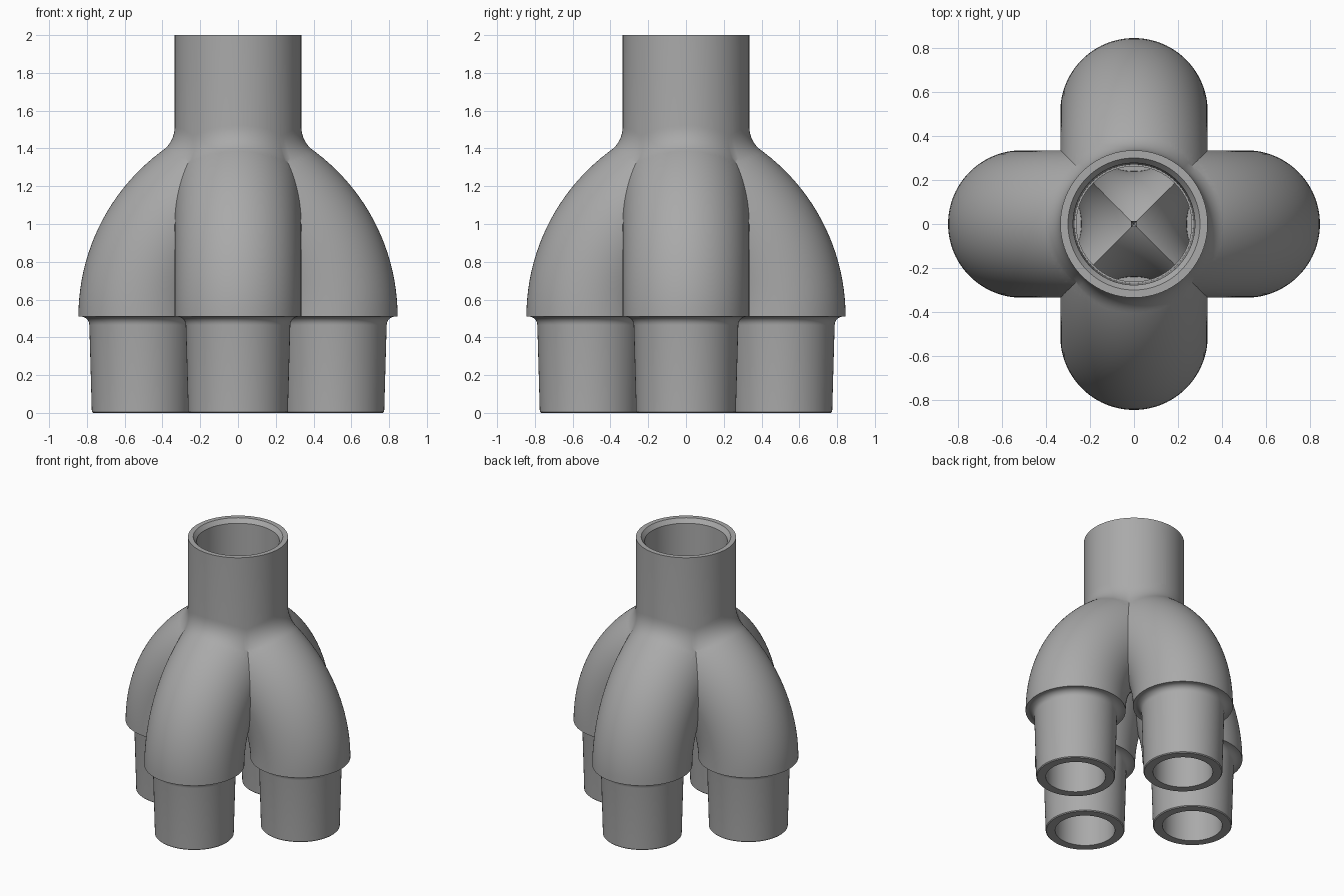
import bpy
import bmesh
from math import cos, sin, pi, sqrt
from mathutils import Matrix

if "Cube" in bpy.data.objects:
    bpy.data.objects.remove(bpy.data.objects["Cube"])

SEG = 96
LEG_X, LEG_Z = 0.51, 0.51      # centre of each leg where its bend starts
BEND = 0.755                   # radius of the bend's centre line
PIVOT = LEG_X - BEND           # x of the bend's centre
R_OUT, R_BORE = 0.335, 0.27

grey = bpy.data.materials.new("grey_plastic")
grey.use_nodes = True
COLOUR = (0.4, 0.4, 0.4, 1)
grey.diffuse_color = COLOUR
grey.node_tree.nodes["Principled BSDF"].inputs["Base Color"].default_value = COLOUR


def ring(cx, z, r, tilt=0):
    """Circle of points whose plane is tilted about the y axis."""
    pts = []
    for i in range(SEG):
        t = 2 * pi * i / SEG
        d = r * cos(t)
        pts.append((cx + d * cos(tilt), r * sin(t), z + d * sin(tilt)))
    return pts


def loft(name, rings, turn=0, closed=False):
    """Solid skinned through rings, capped unless the rings form a loop."""
    bm = bmesh.new()
    loops = [[bm.verts.new(p) for p in pts] for pts in rings]
    pairs = list(zip(loops, loops[1:]))
    if closed:
        pairs.append((loops[-1], loops[0]))
    else:
        bm.faces.new(loops[0])
        bm.faces.new(loops[-1])
    for a, b in pairs:
        for i in range(SEG):
            j = (i + 1) % SEG
            bm.faces.new((a[i], a[j], b[j], b[i]))
    bmesh.ops.recalc_face_normals(bm, faces=bm.faces)
    bm.transform(Matrix.Rotation(turn, 4, "Z"))
    mesh = bpy.data.meshes.new(name)
    bm.to_mesh(mesh)
    bm.free()
    mesh.materials.append(grey)
    obj = bpy.data.objects.new(name, mesh)
    bpy.context.collection.objects.link(obj)
    return obj


def bend(r, steps=28, end=1.235):
    """Rings of a pipe curving from a leg up to the middle."""
    return [ring(PIVOT + BEND * cos(a), LEG_Z + BEND * sin(a), r, a)
            for a in (end * i / steps for i in range(steps + 1))]


def body_height(r, theta):
    """Height of the bent pipes' upper surface."""
    theta = (theta + pi / 4) % (pi / 2) - pi / 4
    u, v = r * cos(theta), r * sin(theta)
    reach = BEND + sqrt(R_OUT ** 2 - v ** 2)
    return LEG_Z + sqrt(reach ** 2 - (u - PIVOT) ** 2)


def fillet_ring(k, rise=0.09, run=0.068):
    """Ring k (0 to 1) of the blend between collar and bent pipes."""
    pts = []
    for i in range(SEG):
        t = 2 * pi * i / SEG
        low = body_height(R_OUT, t)
        end = body_height(R_OUT + run, t)
        r = R_OUT + run * k * k
        z = (1 - k) ** 2 * (low + rise) + 2 * k * (1 - k) * low + k * k * end
        pts.append((r * cos(t), r * sin(t), z))
    return pts


def combine(target, other, operation):
    mod = target.modifiers.new(operation.lower(), "BOOLEAN")
    mod.operation = operation
    mod.solver = "MANIFOLD"
    mod.object = other
    bpy.context.view_layer.objects.active = target
    bpy.ops.object.modifier_apply(modifier=mod.name)
    bpy.data.objects.remove(other)


# Top collar and its stepped socket
body = loft("four_way_pipe_manifold", [ring(0, 1.3, R_OUT), ring(0, 2, R_OUT)])
socket = [(1.25, 0.262), (1.5, 0.262), (1.5, 0.27), (1.97, 0.277), (2, 0.3), (2.02, 0.3)]
bores = [loft("socket_bore", [ring(0, z, r) for z, r in socket])]

# Spigot profile: small bottom chamfer, slight taper, cove under the shoulder
spigot = [(0, 0.258), (0.006, 0.264)]
COVE = 0.045
for i in range(7):
    a = pi / 2 * i / 6
    spigot.append((LEG_Z - COVE * (1 - sin(a)), 0.277 + COVE * (1 - cos(a))))

# Four legs with their bores
for n in range(4):
    turn = n * pi / 2
    leg = loft("leg", [ring(LEG_X, z, r) for z, r in spigot] + bend(R_OUT), turn)
    combine(body, leg, "UNION")
    bore = [ring(LEG_X, z, 0.2) for z in (-0.02, LEG_Z)] + bend(R_BORE)
    bores.append(loft("leg_bore", bore, turn))

# Blend around the foot of the collar
blend = [fillet_ring(i / 10) for i in range(11)]
blend.append([(x * 0.92, y * 0.92, z - 0.05) for x, y, z in fillet_ring(0.4)])
combine(body, loft("collar_blend", blend, closed=True), "UNION")

for bore in bores:
    combine(body, bore, "DIFFERENCE")

# Smooth shading with crisp edges
bpy.ops.object.select_all(action="DESELECT")
body.select_set(True)
bpy.context.view_layer.objects.active = body
bpy.ops.object.shade_smooth_by_angle(angle=pi / 6)
